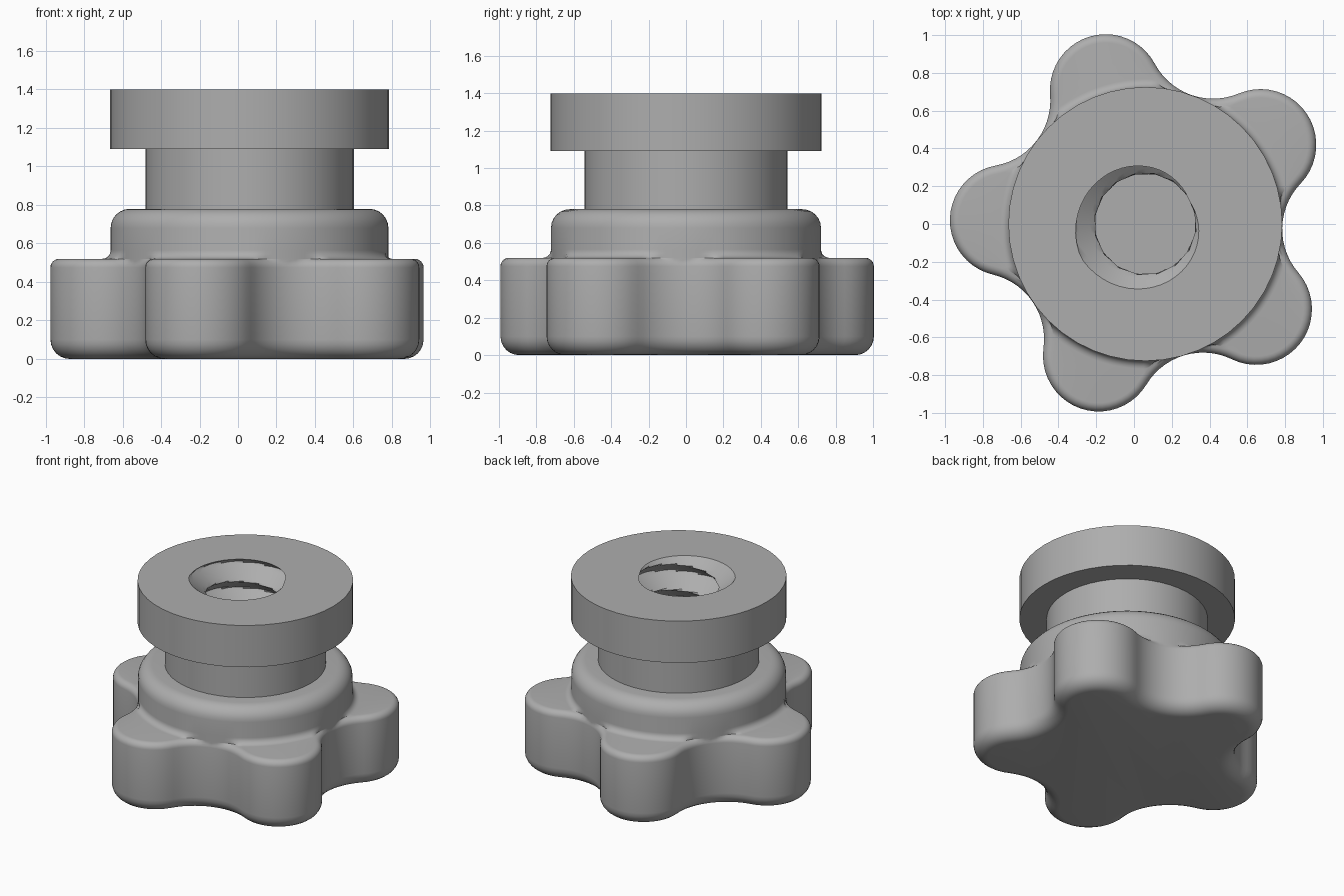
import bpy, bmesh, math
from mathutils import Vector

if "Cube" in bpy.data.objects:
    bpy.data.objects.remove(bpy.data.objects["Cube"])

CX = 0.06          # axis of the knob
mat = bpy.data.materials.new("plain_grey")
mat.diffuse_color = (0.42, 0.42, 0.42, 1)
mat.use_nodes = True
mat.node_tree.nodes["Principled BSDF"].inputs["Base Color"].default_value = mat.diffuse_color


def loft(name, rings, angle, cap_start=False, cap_end=False):
    """Skin a list of equal-length closed rings."""
    bm = bmesh.new()
    vs = [[bm.verts.new((x + CX, y, z)) for x, y, z in r] for r in rings]
    n = len(rings[0])
    for a, b in zip(vs, vs[1:]):
        for i in range(n):
            j = (i + 1) % n
            bm.faces.new((a[i], a[j], b[j], b[i]))
    if cap_start:
        bm.faces.new(vs[0][::-1])
    if cap_end:
        bm.faces.new(vs[-1])
    bmesh.ops.remove_doubles(bm, verts=bm.verts, dist=1e-5)
    me = bpy.data.meshes.new(name)
    bm.to_mesh(me)
    bm.free()
    me.materials.append(mat)
    ob = bpy.data.objects.new(name, me)
    bpy.context.collection.objects.link(ob)
    bpy.ops.object.select_all(action='DESELECT')
    ob.select_set(True)
    bpy.context.view_layer.objects.active = ob
    bpy.ops.object.shade_smooth_by_angle(angle=math.radians(angle))
    return ob


# Five-lobed outline: convex lobe arcs joined by tangent concave arcs
LOBE_D, LOBE_R, VALLEY_D, VALLEY_R = 0.74, 0.295, 1.075, 0.35
outline = []       # (point, outward normal)
for k in range(5):
    base = math.radians(34.5 + 72 * k)

    def arc(cx, cy, r, a0, a1, steps, sign):
        for s in range(steps):
            a = base + math.radians(a0 + (a1 - a0) * s / steps)
            c = Vector((cx * math.cos(base) - cy * math.sin(base),
                        cx * math.sin(base) + cy * math.cos(base)))
            d = Vector((math.cos(a), math.sin(a)))
            outline.append((c + d * r, d * sign))

    arc(LOBE_D, 0, LOBE_R, -78.4, 78.4, 20, 1)
    h = math.radians(36)
    arc(VALLEY_D * math.cos(h), VALLEY_D * math.sin(h), VALLEY_R, 258.4, 173.6, 14, -1)


def star(inset, z, floor_r=0.0):
    """Inset lobed ring, kept at least floor_r from the axis."""
    ring = []
    for p, n in outline:
        q = p - n * inset
        q = q.normalized() * max(q.length, floor_r)
        ring.append((q.x, q.y, z))
    return ring


def shrink(ring, r, z):
    """Pull a ring in to at most radius r."""
    out = []
    for x, y, _ in ring:
        f = min(1.0, r / math.hypot(x, y))
        out.append((x * f, y * f, z))
    return out


# Lobed grip with rounded hub
HUB = 0.722
quarter = [math.radians(90 * i / 6) for i in range(7)]
rings = [star(0.1 * (1 - math.sin(a)), 0.1 * (1 - math.cos(a))) for a in quarter]
rings += [star(0.045 * (1 - math.cos(a)), 0.475 + 0.045 * math.sin(a), HUB) for a in quarter]
for a in quarter:   # cove where the lobes meet the hub
    rings.append(shrink(rings[-1], HUB + 0.045 * (1 - math.sin(a)), 0.52 + 0.045 * (1 - math.cos(a))))
for a in quarter:   # rounded shoulder
    rings.append(shrink(rings[-1], HUB - 0.1 * (1 - math.cos(a)), 0.68 + 0.1 * math.sin(a)))
rings.append(shrink(rings[-1], 0.5, 0.78))
loft("lobed_grip", rings, 50, cap_start=True)

# Neck, flange and threaded bore
N, PITCH, FLOOR, TOP = 48, 0.19, 0.6, 1.40
MINOR, MAJOR = 0.262, 0.385


def circle(r, z):
    return [(r * math.cos(t), r * math.sin(t), z)
            for t in (2 * math.pi * i / N for i in range(N))]


def thread(z):
    """Slice through a right-handed V thread."""
    ring = []
    for i in range(N):
        t = 2 * math.pi * i / N
        phase = ((z - TOP) / PITCH - (t - math.radians(207)) / (2 * math.pi)) % 1
        r = MINOR + (MAJOR - MINOR) * abs(2 * phase - 1)
        ring.append((r * math.cos(t), r * math.sin(t), z))
    return ring


rings = [circle(0.542, 0.78), circle(0.542, 1.09), circle(0.725, 1.09), circle(0.725, TOP)]
steps = int((TOP - FLOOR) / (PITCH / 16))
rings += [thread(TOP - (TOP - FLOOR) * i / steps) for i in range(steps + 1)]
loft("threaded_collar", rings, 30, cap_end=True)
